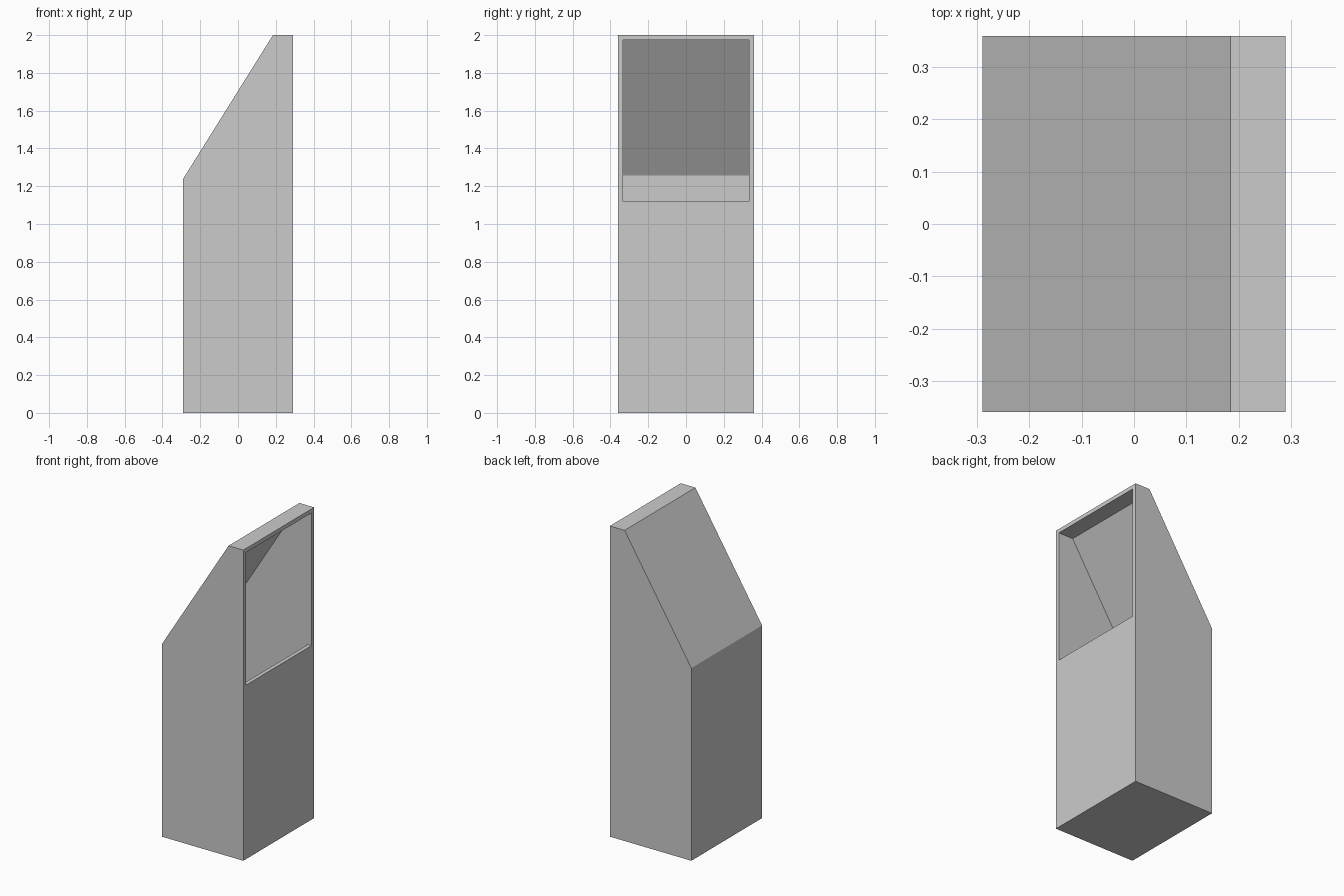
import bpy
import bmesh

cube = bpy.data.objects.get("Cube")
if cube:
    bpy.data.objects.remove(cube, do_unlink=True)

WALL = 0.026
HALF_X, HALF_Y = 0.29, 0.36
LIP, SHOULDER, TOP, CREST = 1.12, 1.24, 2.0, 0.185

grey = bpy.data.materials.new("light grey")
grey.use_nodes = True
grey.diffuse_color = (0.6, 0.6, 0.6, 1)
grey.node_tree.nodes["Principled BSDF"].inputs["Base Color"].default_value = (0.6, 0.6, 0.6, 1)


def prism(name, profile, half_depth):
    """Extrude an (x, z) profile along y."""
    bm = bmesh.new()
    face = bm.faces.new([bm.verts.new((x, -half_depth, z)) for x, z in profile])
    extruded = bmesh.ops.extrude_face_region(bm, geom=[face])["geom"]
    verts = [v for v in extruded if isinstance(v, bmesh.types.BMVert)]
    bmesh.ops.translate(bm, verts=verts, vec=(0, 2 * half_depth, 0))
    bmesh.ops.recalc_face_normals(bm, faces=bm.faces)
    mesh = bpy.data.meshes.new(name)
    bm.to_mesh(mesh)
    bm.free()
    mesh.materials.append(grey)
    obj = bpy.data.objects.new(name, mesh)
    bpy.context.collection.objects.link(obj)
    return obj


# Tall casing with a sloping back
casing = prism("casing", [
    (-HALF_X, 0), (HALF_X, 0), (HALF_X, TOP), (CREST, TOP), (-HALF_X, SHOULDER),
], HALF_Y)

# Hollow inside, open through the upper part of the +x side
inner = HALF_X - WALL
slope = (TOP - SHOULDER) / (CREST + HALF_X)
cavity = prism("cavity_cutter", [
    (-inner, WALL), (inner, WALL), (inner, LIP), (HALF_X + 0.1, LIP),
    (HALF_X + 0.1, TOP - WALL), (CREST, TOP - WALL),
    (-inner, SHOULDER - WALL + slope * WALL),
], HALF_Y - WALL)
cavity.hide_render = True

cut = casing.modifiers.new("hollow", 'BOOLEAN')
cut.operation = 'DIFFERENCE'
cut.solver = 'EXACT'
cut.object = cavity
bpy.context.view_layer.objects.active = casing
bpy.ops.object.modifier_apply(modifier=cut.name)
bpy.data.objects.remove(cavity, do_unlink=True)
